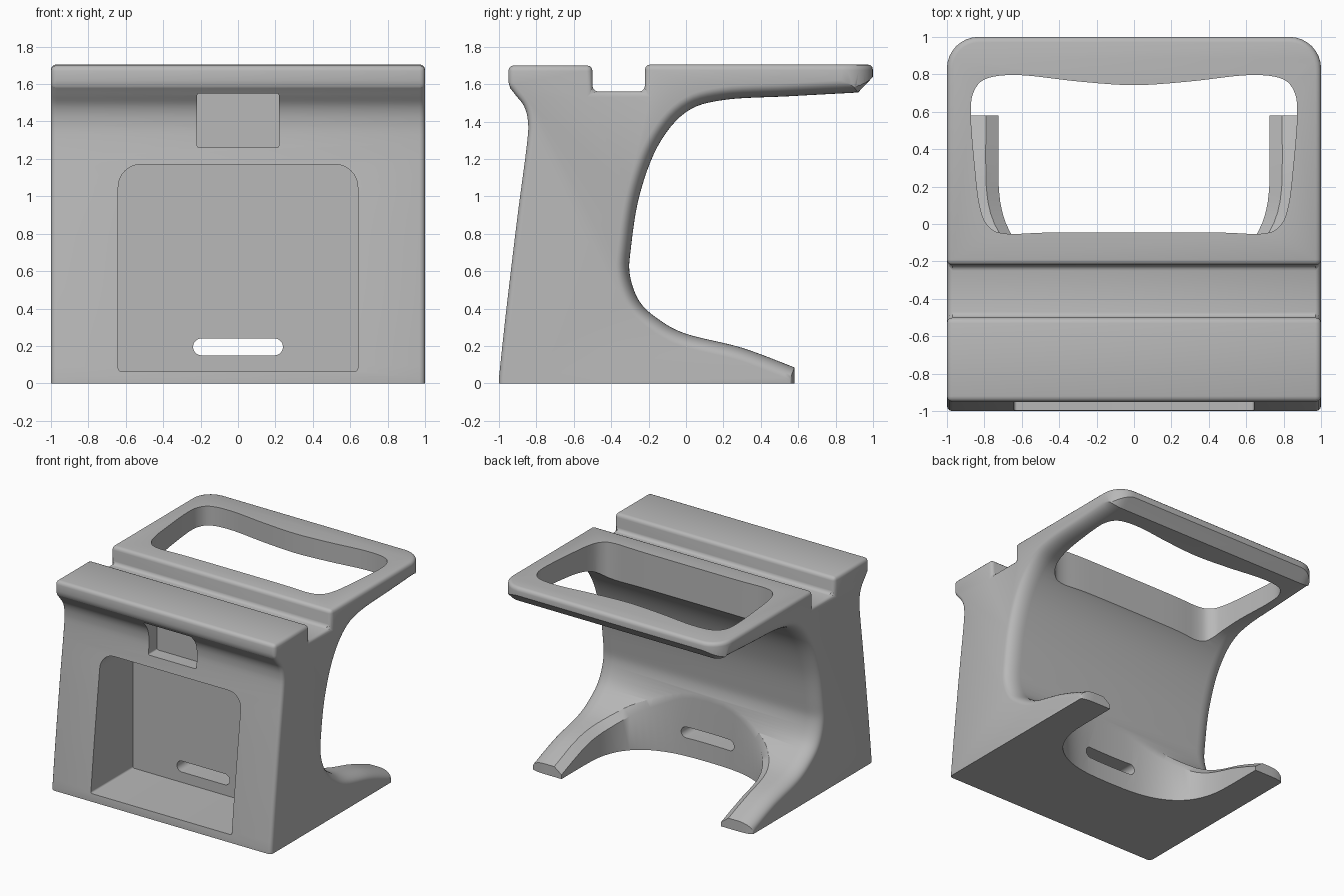
import bpy, bmesh, math
from mathutils import Vector

if "Cube" in bpy.data.objects:
    bpy.data.objects.remove(bpy.data.objects["Cube"], do_unlink=True)

grey = bpy.data.materials.new("light_grey")
grey.use_nodes = True
grey.diffuse_color = (0.48, 0.48, 0.48, 1)
grey.node_tree.nodes["Principled BSDF"].inputs["Base Color"].default_value = (0.48, 0.48, 0.48, 1)


def spline(pts, steps=6, closed=False):
    """Smooth curve through 2D points."""
    p = [Vector(q) for q in pts]
    n = len(p)
    get = (lambda i: p[i % n]) if closed else (lambda i: p[max(0, min(n - 1, i))])
    out = []
    for i in range(n if closed else n - 1):
        a, b, c, d = (get(i + k) for k in (-1, 0, 1, 2))
        for s in range(steps):
            t = s / steps
            out.append(0.5 * (2 * b + (c - a) * t + (2 * a - 5 * b + 4 * c - d) * t * t
                              + (3 * b - a - 3 * c + d) * t ** 3))
    return out if closed else out + [p[-1]]


def loft(name, rings):
    """Closed solid through rings of matching points."""
    bm = bmesh.new()
    rows = [[bm.verts.new(v) for v in r] for r in rings]
    n = len(rows[0])
    for a, b in zip(rows, rows[1:]):
        for i in range(n):
            j = (i + 1) % n
            bm.faces.new((a[i], a[j], b[j], b[i]))
    bm.faces.new(rows[0])
    bm.faces.new(rows[-1])
    bmesh.ops.recalc_face_normals(bm, faces=bm.faces)
    mesh = bpy.data.meshes.new(name)
    bm.to_mesh(mesh)
    bm.free()
    mesh.materials.append(grey)
    ob = bpy.data.objects.new(name, mesh)
    bpy.context.collection.objects.link(ob)
    return ob


def prism(name, pts, axis, lo, hi):
    def place(p, h):
        q = [p[0], p[1]]
        q.insert(axis, h)
        return q
    return loft(name, [[place(p, h) for p in pts] for h in (lo, hi)])


def round_rect(x, z0, z1, r_low, r_top):
    """Rectangle with separate lower and upper corner radii."""
    pts = []
    for cx, cz, r, start in ((x, z0, r_low, -90), (x, z1, r_top, 0),
                             (-x, z1, r_top, 90), (-x, z0, r_low, 180)):
        mx = cx - math.copysign(r, cx)
        mz = cz + r if cz == z0 else cz - r
        for k in range(9):
            a = math.radians(start + k * 90 / 8)
            pts.append((mx + r * math.cos(a), mz + r * math.sin(a)))
    return pts


# Body: side profile with overhanging front lip and a cross groove
front = spline([(-0.95, 1.59), (-0.91, 1.54), (-0.865, 1.48), (-0.845, 1.40),
                (-0.85, 1.28), (-0.90, 0.9), (-0.96, 0.4), (-1.0, 0.03)], 4)
profile = [(1, 0), (1, 1.705), (-0.22, 1.705), (-0.22, 1.56),
           (-0.5, 1.56), (-0.5, 1.70), (-0.95, 1.70)] + front + [(-1, 0)]
body = prism("stand_body", profile, 0, -1, 1)

# Rounded back corners, then softened outer edges
bm = bmesh.new()
bm.from_mesh(body.data)
corners = [e for e in bm.edges if all(v.co.y > 0.99 for v in e.verts)
           and abs(e.verts[0].co.z - e.verts[1].co.z) > 1]
bmesh.ops.bevel(bm, geom=corners, offset=0.17, segments=8, profile=0.5, affect='EDGES')
sharp = [e for e in bm.edges if e.calc_face_angle(0) > 0.6
         and max(v.co.z for v in e.verts) > 0.02]
bmesh.ops.bevel(bm, geom=sharp, offset=0.03, segments=3, profile=0.5, affect='EDGES')
bm.to_mesh(body.data)
bm.free()

cutters = []

# Large C-shaped hollow, widening to a rounded edge at both sides
upper = [(0.92, 1.555), (0.55, 1.535), (0.2, 1.515), (0, 1.45), (-0.15, 1.27),
         (-0.25, 1.0), (-0.295, 0.72)]
lower = [(-0.3, 0.58), (-0.25, 0.44), (-0.15, 0.345), (0, 0.265), (0.3, 0.19), (0.58, 0.085)]
curve = [Vector((1.02, 1.66))] + spline(upper + lower, 6)


def hollow(x):
    s = max(0, min(1, (abs(x) - 0.88) / 0.12))
    grow = 0.07 * (1 - math.sqrt(1 - s * s))
    ring = []
    for i, p in enumerate(curve):
        t = (curve[min(i + 1, len(curve) - 1)] - curve[max(i - 1, 0)]).normalized()
        q = p + Vector((t.y, -t.x)) * grow
        ring.append((x, q.x, min(q.y, 1.66)))
    end_y = ring[-1][1]
    return ring + [(x, end_y, -0.1), (x, 1.3, -0.1), (x, 1.3, 1.66)]


side = [0.88 + 0.12 * math.sin(k * math.pi / 16) for k in range(9)] + [1.05]
cutters.append(loft("hollow_cutter", [hollow(x) for x in [-v for v in reversed(side)] + side]))

# Arched gap between the feet, with a chamfered upper rim
low_curve = spline(lower, 6)


def foot_top(y):
    for a, b in zip(low_curve, low_curve[1:]):
        if a.x <= y <= b.x:
            return a.y + (b.y - a.y) * (y - a.x) / (b.x - a.x)
    return low_curve[-1].y


arch = [(0.725, 0.8), (0.725, 0.58), (0.725, 0.45)]
for k in range(33):
    a = math.pi * k / 32
    c, s = math.cos(a), math.sin(a)
    arch.append((0.725 * math.copysign(abs(c) ** 0.72, c), 0.3 - 0.59 * abs(s) ** 0.72))
arch += [(-x, y) for x, y in reversed(arch[:3])]
cutters.append(loft("arch_cutter", [
    [(x, y, -0.1) for x, y in arch],
    [(x, y, foot_top(y) - 0.05) for x, y in arch],
    [(x * 1.11, y, foot_top(y) + 0.01) for x, y in arch],
    [(x * 1.11, y, 0.62) for x, y in arch]]))

# Opening in the upper deck
half = [(0.3, 0.762), (0.6, 0.795), (0.78, 0.78), (0.855, 0.71), (0.872, 0.58),
        (0.85, 0.3), (0.825, 0.1), (0.78, -0.01), (0.68, -0.052), (0.4, -0.045)]
outline = [(0, 0.742)] + half + [(-x, y) for x, y in reversed(half)]
cutters.append(prism("deck_opening_cutter", spline(outline, 5, True), 2, 1.2, 2))

# Front storage pocket, cable slot and small recess below the lip
cutters.append(prism("pocket_cutter", round_rect(0.64, 0.065, 1.17, 0.015, 0.12), 1, -1.2, -0.45))
cutters.append(prism("slot_cutter", round_rect(0.24, 0.15, 0.24, 0.0449, 0.0449), 1, -0.6, 0))
cutters.append(prism("recess_cutter", round_rect(0.218, 1.26, 1.55, 0.012, 0.012), 1, -1.2, -0.74))

# Cut everything out of the body
bpy.context.view_layer.objects.active = body
body.select_set(True)
for cutter in cutters:
    cutter.hide_render = True
    mod = body.modifiers.new(cutter.name, 'BOOLEAN')
    mod.operation = 'DIFFERENCE'
    mod.solver = 'EXACT'
    mod.object = cutter
    bpy.ops.object.modifier_apply(modifier=mod.name)
    bpy.data.objects.remove(cutter, do_unlink=True)

bpy.ops.object.shade_smooth_by_angle(angle=math.radians(32))
